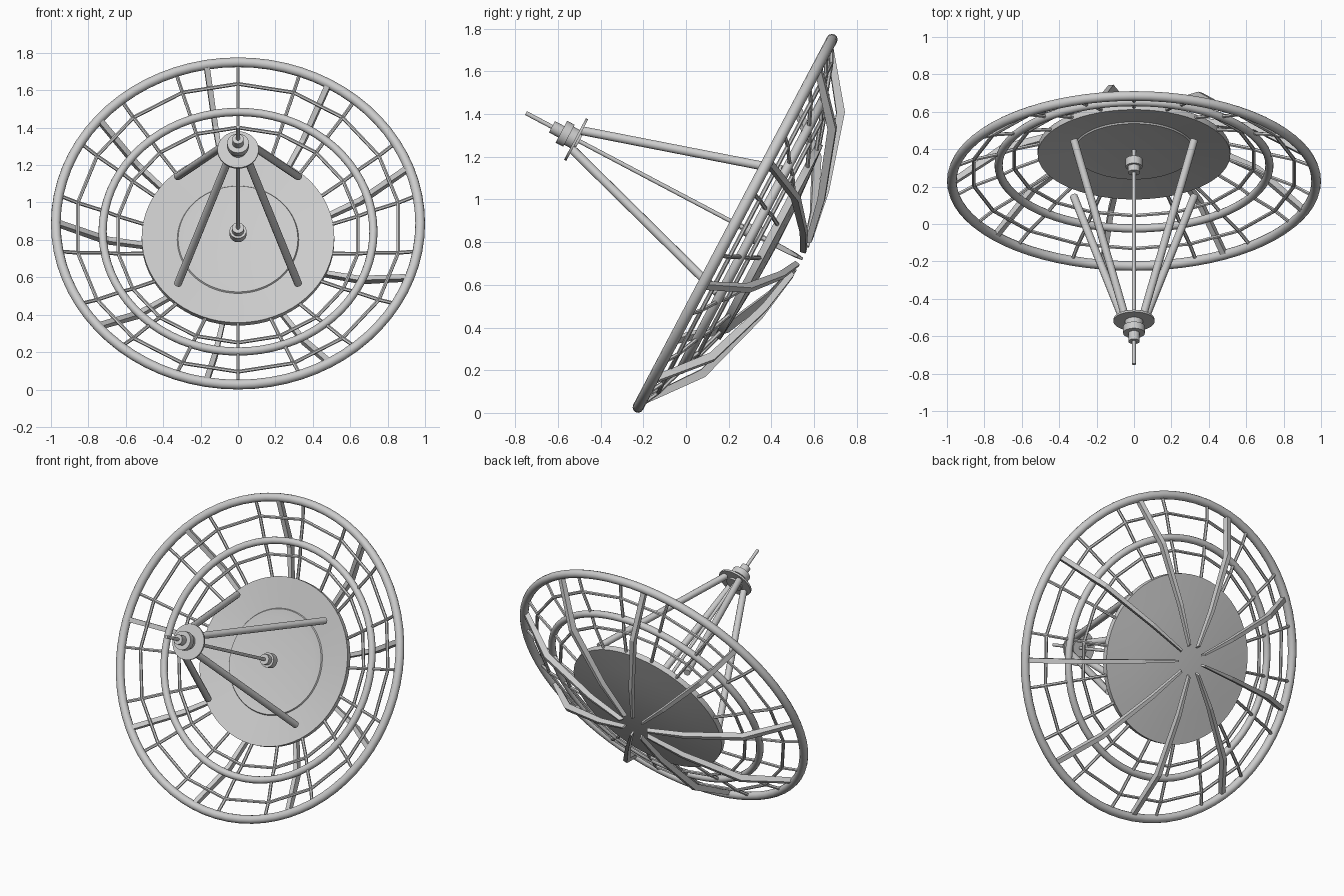
import bpy, bmesh, math
from mathutils import Matrix, Vector

if "Cube" in bpy.data.objects:
    bpy.data.objects.remove(bpy.data.objects["Cube"])

# Dish frame: local z = dish axis, local y = up across the dish face
TILT = Matrix.Translation((0, 0.23, 0.888)) @ Matrix.Rotation(math.radians(62.2), 4, 'X')


def add_object(name, bm, smooth=True):
    bmesh.ops.recalc_face_normals(bm, faces=bm.faces)
    me = bpy.data.meshes.new(name)
    bm.to_mesh(me)
    bm.free()
    ob = bpy.data.objects.new(name, me)
    bpy.context.collection.objects.link(ob)
    ob.matrix_world = TILT
    if smooth:
        bpy.ops.object.select_all(action='DESELECT')
        ob.select_set(True)
        bpy.context.view_layer.objects.active = ob
        bpy.ops.object.shade_smooth_by_angle(angle=math.radians(35))
    return ob


def lathe(name, profile, steps=64):
    """Revolve (radius, height) points about the dish axis."""
    bm = bmesh.new()
    vs = [bm.verts.new((r, 0, w)) for r, w in profile]
    es = [bm.edges.new(p) for p in zip(vs, vs[1:])]
    bmesh.ops.spin(bm, geom=vs + es, axis=(0, 0, 1), cent=(0, 0, 0),
                   angle=math.tau, steps=steps)
    bmesh.ops.remove_doubles(bm, verts=bm.verts, dist=1e-4)
    return add_object(name, bm)


def ring(name, radius, tube, w):
    n = 12
    prof = [(radius + tube * math.cos(i * math.tau / n), w + tube * math.sin(i * math.tau / n))
            for i in range(n + 1)]
    return lathe(name, prof, 72)


def bar(bm, a, b, r, sides):
    a, b = Vector(a), Vector(b)
    d = b - a
    m = Matrix.Translation((a + b) / 2) @ d.to_track_quat('Z', 'Y').to_matrix().to_4x4()
    bmesh.ops.create_cone(bm, cap_ends=True, segments=sides, radius1=r, radius2=r,
                          depth=d.length, matrix=m)


def polar(r, ang, w):
    return (r * math.cos(ang), r * math.sin(ang), w)


# Tubular rings
ring("outer_rim", 0.974, 0.026, 0)
ring("middle_ring", 0.724, 0.022, -0.095)

# Solid centre panel with a thick edge and a shallow step on the front
lathe("centre_panel", [(0, -0.186), (0.27, -0.184), (0.32, -0.178), (0.325, -0.186),
                       (0.515, -0.160), (0.515, -0.194), (0.35, -0.208), (0.18, -0.219),
                       (0, -0.223)])

# Open wire grid: 18 spokes and two polygonal hoops
N = 18
angles = [math.pi / 2 + i * math.tau / N for i in range(N)]
path = [(0.50, -0.180), (0.65, -0.133), (0.724, -0.098), (0.87, -0.05), (0.97, 0)]
bm = bmesh.new()
for a in angles:
    for (r0, w0), (r1, w1) in zip(path, path[1:]):
        bar(bm, polar(r0, a, w0), polar(r1, a, w1), 0.010, 6)
add_object("grid_spokes", bm)
for name, r, w in (("inner_hoop", 0.65, -0.133), ("outer_hoop", 0.87, -0.05)):
    bm = bmesh.new()
    for a in angles:
        bar(bm, polar(r, a, w), polar(r, a + math.tau / N, w), 0.010, 6)
    add_object(name, bm)

# Nine bent, tapering ribs behind the dish, stopping short of the axis
outer = [(0.97, -0.012), (0.71, -0.212), (0.34, -0.320), (0.10, -0.358)]
inner = [(0.95, 0.010), (0.69, -0.178), (0.33, -0.288), (0.085, -0.332)]
half = [0.015, 0.014, 0.011, 0.006]
bm = bmesh.new()
for k in range(9):
    rot = Matrix.Rotation(math.pi + k * math.tau / 9, 4, 'Z')
    loops = []
    for (ro, wo), (ri, wi), h in zip(outer, inner, half):
        loops.append([bm.verts.new(rot @ Vector(p)) for p in
                      ((ro, -h, wo), (ro, h, wo), (ri, h, wi), (ri, -h, wi))])
    for p, q in zip(loops, loops[1:]):
        for i in range(4):
            j = (i + 1) % 4
            bm.faces.new((p[i], p[j], q[j], q[i]))
    bm.faces.new(loops[0])
    bm.faces.new(loops[-1])
add_object("back_ribs", bm, smooth=False)

# Four struts carrying the receiver
bm = bmesh.new()
for sx in (-1, 1):
    for sy in (-1, 1):
        bar(bm, (sx * 0.322, sy * 0.325, -0.078), (sx * 0.05, sy * 0.05, 0.835), 0.021, 12)
add_object("feed_struts", bm)

# Receiver: flange, body, nose and tip rod on the axis
lathe("receiver", [(0, 0.825), (0.052, 0.825), (0.052, 0.836), (0.110, 0.836), (0.110, 0.848),
                   (0.048, 0.848), (0.048, 0.880), (0.058, 0.880), (0.058, 0.920),
                   (0.030, 0.920), (0.030, 0.970), (0.010, 0.970), (0.010, 1.108),
                   (0, 1.108)], 32)

# Thin rod down the axis and the stepped knob at its foot
bm = bmesh.new()
bar(bm, (0, 0, -0.19), (0, 0, 0.83), 0.010, 12)
add_object("axis_rod", bm)
lathe("centre_knob", [(0, -0.13), (0.045, -0.13), (0.045, -0.085), (0.032, -0.085),
                      (0.032, -0.05), (0, -0.05)], 32)
